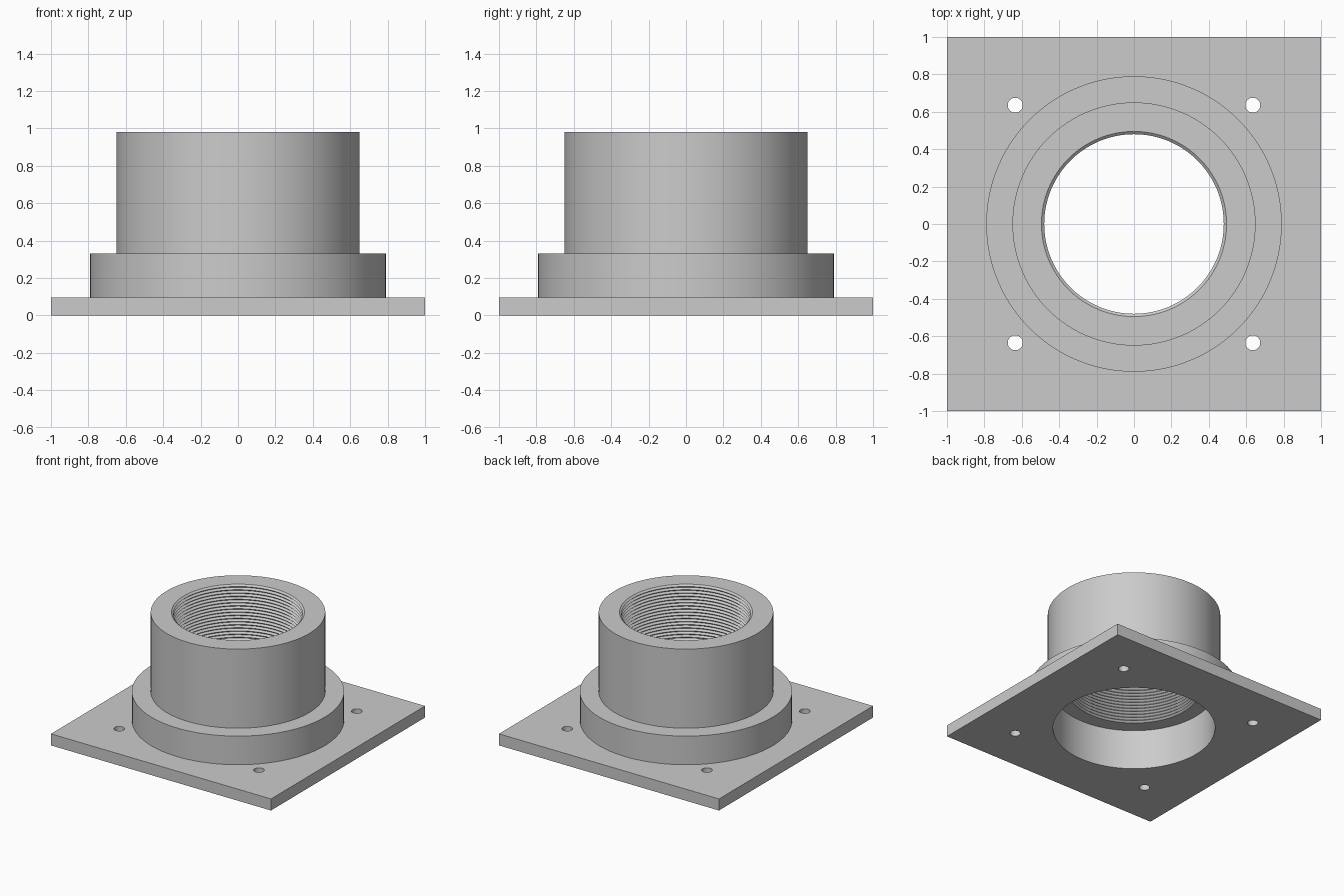
import bpy, bmesh, math

if "Cube" in bpy.data.objects:
    bpy.data.objects.remove(bpy.data.objects["Cube"])

SEGMENTS = 128
PLATE_TOP, COLLAR_TOP, TOP = 0.095, 0.33, 0.98
MINOR_R, MAJOR_R, THREADS = 0.48, 0.495, 25

grey = bpy.data.materials.new("plain grey")
grey.use_nodes = True
grey.diffuse_color = (0.6, 0.6, 0.6, 1)
grey.node_tree.nodes["Principled BSDF"].inputs["Base Color"].default_value = grey.diffuse_color


def add_object(name, bm):
    bmesh.ops.recalc_face_normals(bm, faces=bm.faces)
    mesh = bpy.data.meshes.new(name)
    bm.to_mesh(mesh)
    bm.free()
    mesh.materials.append(grey)
    obj = bpy.data.objects.new(name, mesh)
    bpy.context.collection.objects.link(obj)
    return obj


def lathe(name, profile, segments=SEGMENTS, centre=(0, 0)):
    """Solid of revolution with flat end caps from (radius, z) points."""
    bm = bmesh.new()
    rings = []
    for r, z in profile:
        rings.append([bm.verts.new((centre[0] + r * math.cos(math.tau * i / segments),
                                    centre[1] + r * math.sin(math.tau * i / segments), z))
                      for i in range(segments)])
    for low, high in zip(rings, rings[1:]):
        for i in range(segments):
            j = (i + 1) % segments
            bm.faces.new((low[i], low[j], high[j], high[i]))
    bm.faces.new(rings[0])
    bm.faces.new(rings[-1])
    return add_object(name, bm)


def combine(target, tool, operation):
    mod = target.modifiers.new(operation.lower(), "BOOLEAN")
    mod.operation, mod.object, mod.solver = operation, tool, "EXACT"
    bpy.ops.object.select_all(action="DESELECT")
    bpy.context.view_layer.objects.active = target
    target.select_set(True)
    bpy.ops.object.modifier_apply(modifier=mod.name)
    bpy.data.objects.remove(tool)


# Square base plate
bm = bmesh.new()
bmesh.ops.create_cube(bm, size=1)
for v in bm.verts:
    v.co = (v.co.x * 2, v.co.y * 2, (v.co.z + 0.5) * PLATE_TOP)
flange = add_object("threaded_flange", bm)

# Stepped collar and pipe socket
socket = lathe("collar_and_socket", [(0.79, 0.04), (0.79, COLLAR_TOP),
                                     (0.65, COLLAR_TOP), (0.65, TOP)])
combine(flange, socket, "UNION")

# Wide recess below, ringed thread above
pitch = (TOP - COLLAR_TOP) / THREADS
bore = [(0.61, -0.1), (0.61, COLLAR_TOP)]
for k in range(2 * THREADS + 1):
    bore.append((MINOR_R if k % 2 else MAJOR_R, COLLAR_TOP + k * pitch / 2))
bore.append((MAJOR_R, TOP + 0.1))
combine(flange, lathe("bore_cutter", bore), "DIFFERENCE")

# Four bolt holes
for x in (-0.635, 0.635):
    for y in (-0.635, 0.635):
        hole = lathe("bolt_hole_cutter", [(0.04, -0.1), (0.04, 0.2)], 32, (x, y))
        combine(flange, hole, "DIFFERENCE")

flange.select_set(True)
bpy.ops.object.shade_smooth_by_angle(angle=math.radians(30))
